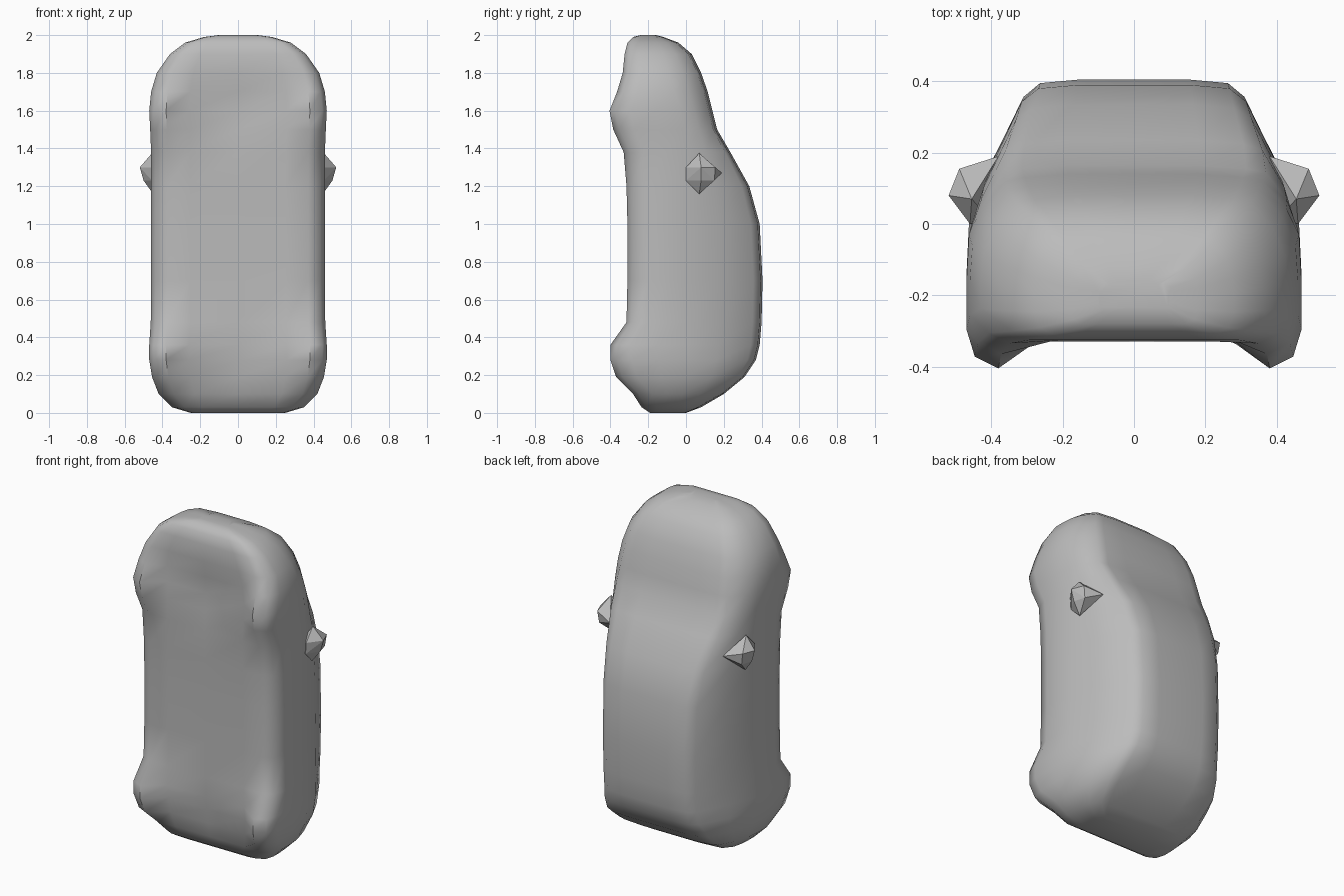
import bpy, bmesh

if "Cube" in bpy.data.objects:
    bpy.data.objects.remove(bpy.data.objects["Cube"])

paint = bpy.data.materials.new("grey")
paint.diffuse_color = (0.5, 0.5, 0.5, 1)
paint.use_nodes = True
paint.node_tree.nodes["Principled BSDF"].inputs["Base Color"].default_value = paint.diffuse_color


def finish(name, bm, angle):
    bmesh.ops.recalc_face_normals(bm, faces=bm.faces)
    mesh = bpy.data.meshes.new(name)
    bm.to_mesh(mesh)
    bm.free()
    mesh.materials.append(paint)
    ob = bpy.data.objects.new(name, mesh)
    bpy.context.collection.objects.link(ob)
    bpy.ops.object.select_all(action='DESELECT')
    ob.select_set(True)
    bpy.context.view_layer.objects.active = ob
    if angle:
        bpy.ops.object.shade_smooth_by_angle(angle=angle)
    return ob


# Body stations from tail to nose:
# z, floor y, wheel crest y, half width, shoulder y, roof y, roof half width
STATIONS = [
    (0.00, -.19, -.19, .25, -.06, .00, .20),
    (0.03, -.235, -.235, .35, -.04, .08, .29),
    (0.10, -.27, -.28, .42, -.02, .20, .33),
    (0.19, -.29, -.37, .455, 0, .31, .34),
    (0.28, -.30, -.40, .47, 0, .37, .32),
    (0.36, -.31, -.40, .47, 0, .39, .31),
    (0.48, -.31, -.315, .462, 0, .40, .31),
    (0.70, -.31, -.31, .46, 0, .405, .31),
    (1.00, -.31, -.31, .46, 0, .39, .315),
    (1.20, -.315, -.315, .46, 0, .335, .33),
    (1.38, -.32, -.33, .46, 0, .235, .36),
    (1.50, -.315, -.385, .465, -.01, .165, .37),
    (1.60, -.31, -.405, .47, -.03, .14, .36),
    (1.70, -.315, -.365, .46, -.06, .115, .35),
    (1.80, -.33, -.335, .43, -.09, .08, .33),
    (1.90, -.325, -.325, .36, -.12, .03, .28),
    (1.96, -.31, -.31, .28, -.15, -.04, .22),
    (1.99, -.28, -.28, .18, -.18, -.12, .14),
    (2.00, -.24, -.24, .10, -.19, -.16, .08),
]


def section(z, yb, yw, w, ys, yt, wt):
    """Closed cross-section, with the wheel crest near the lower corner."""
    d = min(.11, .4 * (ys - yw))
    edge = yt - .12 * (yt - ys)
    half = [
        (0, yb), (.55 * w, yb), (.81 * w, yw), (.95 * w, yw + .3 * d),
        (w, yw + d), (w, (yw + d + ys) / 2), (.985 * w, ys),
        ((.985 * w + wt) / 2 + .015, (ys + edge) / 2),
        (wt, edge), (.85 * wt, yt - .01), (.5 * wt, yt), (0, yt),
    ]
    ring = half + [(-x, y) for x, y in half[-2:0:-1]]
    return [(x, y, z) for x, y in ring]


# Car body with the wheel bulges, lofted through the stations
bm = bmesh.new()
rings = [[bm.verts.new(p) for p in section(*s)] for s in STATIONS]
n = len(rings[0])
for a, b in zip(rings, rings[1:]):
    for i in range(n):
        j = (i + 1) % n
        bm.faces.new((a[i], a[j], b[j], b[i]))
bm.faces.new(rings[0])
bm.faces.new(rings[-1])
finish("car_body", bm, 1.0)

# Faceted side mirrors
MIRROR = [
    (.52, .08, 1.30), (.49, .155, 1.30), (.46, 0, 1.30),
    (.50, .08, 1.23), (.48, .15, 1.23), (.455, 0, 1.23),
    (.455, .07, 1.375), (.45, .07, 1.16), (.38, .19, 1.27), (.40, .01, 1.27),
]
for side, name in ((1, "right_mirror"), (-1, "left_mirror")):
    bm = bmesh.new()
    for x, y, z in MIRROR:
        bm.verts.new((side * x, y, z))
    bmesh.ops.convex_hull(bm, input=bm.verts)
    finish(name, bm, 0)
